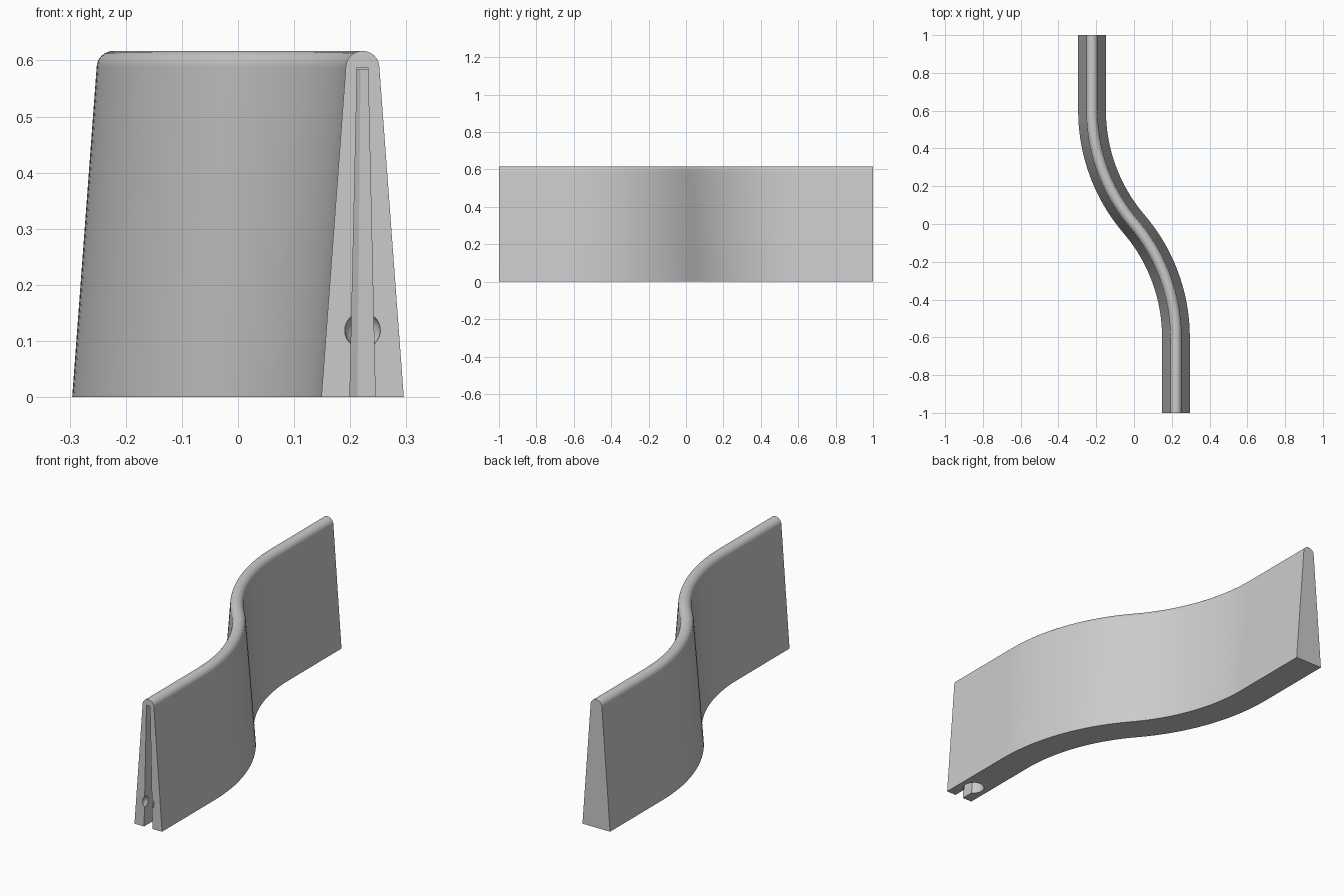
import bpy, bmesh, math
from mathutils import Matrix, Vector

cube = bpy.data.objects.get("Cube")
if cube:
    bpy.data.objects.remove(cube, do_unlink=True)

HEIGHT, CAP_R, FOOT = 0.617, 0.03, 0.0735
SHIFT, BEND_Y = 0.222, 0.6      # sideways offset of the ends, start of the bend
SLOT_TOP, BELOW = 0.587, -0.02

concrete = bpy.data.materials.new("concrete_grey")
concrete.use_nodes = True
grey = (0.6, 0.6, 0.6, 1)
concrete.diffuse_color = grey
concrete.node_tree.nodes["Principled BSDF"].inputs["Base Color"].default_value = grey


def make_object(name, bm):
    bmesh.ops.recalc_face_normals(bm, faces=bm.faces)
    mesh = bpy.data.meshes.new(name)
    bm.to_mesh(mesh)
    bm.free()
    mesh.materials.append(concrete)
    obj = bpy.data.objects.new(name, mesh)
    bpy.context.collection.objects.link(obj)
    return obj


# Tapered wall section with a rounded top
cap_z = HEIGHT - CAP_R
profile = [(FOOT, 0)]
for i in range(17):
    a = math.pi * i / 16
    profile.append((CAP_R * math.cos(a), cap_z + CAP_R * math.sin(a)))
profile.append((-FOOT, 0))

# S-shaped path: straight, two opposite arcs, straight
turn = 2 * math.atan(SHIFT / BEND_Y)
radius = BEND_Y / math.sin(turn)
half = []
for i in range(25):
    a = turn * (1 - i / 24)
    half.append((SHIFT - radius * (1 - math.cos(a)), -BEND_Y + radius * math.sin(a), a))
half.append((SHIFT, -1, 0))
path = half[::-1] + [(-x, -y, a) for x, y, a in half[1:]]

# Sweep the section along the path
bm = bmesh.new()
rings = [[bm.verts.new((x + s * math.cos(a), y + s * math.sin(a), z)) for s, z in profile]
         for x, y, a in path]
count = len(profile)
for r0, r1 in zip(rings, rings[1:]):
    for j in range(count):
        k = (j + 1) % count
        bm.faces.new((r0[j], r0[k], r1[k], r1[j]))
bm.faces.new(rings[0])
bm.faces.new(rings[-1][::-1])
barrier = make_object("barrier_wall", bm)


# Cutters for the keyed joint at each end
def slot_cutter():
    bm = bmesh.new()
    corners = [(-0.023, BELOW), (0.023, BELOW), (0.0095, SLOT_TOP), (-0.0095, SLOT_TOP)]
    face = bm.faces.new([bm.verts.new((x, -0.05, z)) for x, z in corners])
    out = bmesh.ops.extrude_face_region(bm, geom=[face])["geom"]
    moved = [v for v in out if isinstance(v, bmesh.types.BMVert)]
    bmesh.ops.translate(bm, verts=moved, vec=(0, 0.15, 0))
    return bm


def bore_cutter():
    bm = bmesh.new()
    top = SLOT_TOP - 0.003
    bmesh.ops.create_cone(bm, cap_ends=True, segments=16, radius1=0.049, radius2=0.018,
                          depth=top - BELOW,
                          matrix=Matrix.Translation((0, 0.105, (top + BELOW) / 2))
                          @ Matrix.Rotation(math.pi / 16, 4, "Z"))
    return bm


def socket_cutter():
    bm = bmesh.new()
    bmesh.ops.create_uvsphere(bm, u_segments=32, v_segments=16, radius=0.032,
                              matrix=Matrix.Translation((0, 0.003, 0.119)))
    return bm


cutters = []
for angle in (0, math.pi):
    place = Matrix.Rotation(angle, 4, "Z") @ Matrix.Translation((SHIFT, -1, 0))
    for name, build in (("slot", slot_cutter), ("bore", bore_cutter), ("socket", socket_cutter)):
        bm = build()
        bm.transform(place)
        cutter = make_object(name + "_cutter", bm)
        cutter.hide_render = True
        mod = barrier.modifiers.new(name, "BOOLEAN")
        mod.operation, mod.solver, mod.object = "DIFFERENCE", "EXACT", cutter
        cutters.append(cutter)

# Apply the cuts and discard the cutters
bpy.context.view_layer.update()
bpy.ops.object.select_all(action="DESELECT")
barrier.select_set(True)
bpy.context.view_layer.objects.active = barrier
for name in [m.name for m in barrier.modifiers]:
    bpy.ops.object.modifier_apply(modifier=name)
for cutter in cutters:
    bpy.data.objects.remove(cutter, do_unlink=True)

bpy.ops.object.shade_smooth_by_angle(angle=math.radians(20))
